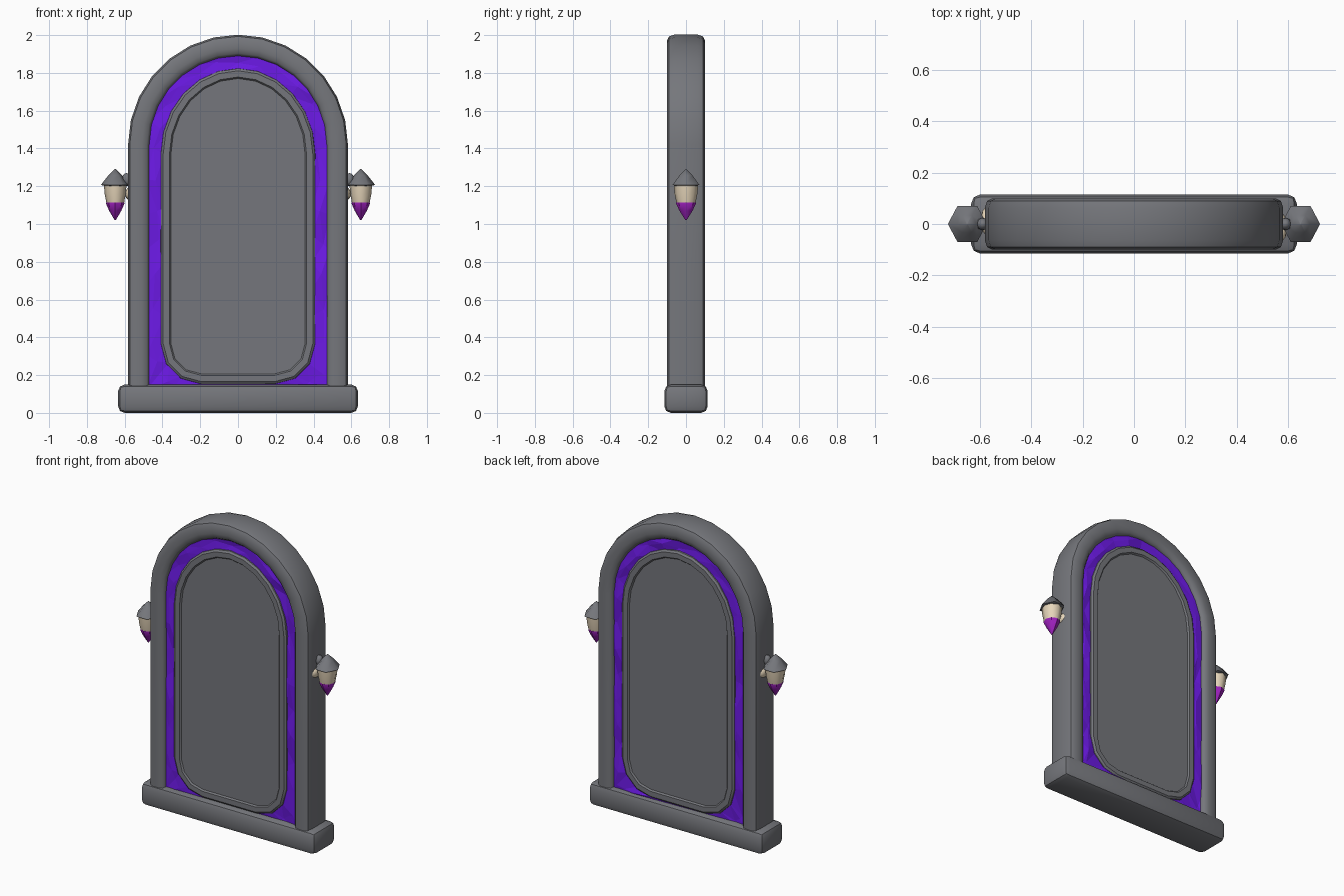
import bpy, bmesh, math, random
from math import sin, cos, pi
from mathutils import Vector

random.seed(7)
if "Cube" in bpy.data.objects:
    bpy.data.objects.remove(bpy.data.objects["Cube"])


def material(name, rgb):
    m = bpy.data.materials.new(name)
    m.use_nodes = True
    m.diffuse_color = (*rgb, 1)
    m.node_tree.nodes["Principled BSDF"].inputs["Base Color"].default_value = (*rgb, 1)
    return m


STONE = material("grey stone", (0.178, 0.183, 0.2))
CRYSTAL = material("violet crystal", (0.175, 0.012, 0.92))
TIP = material("magenta purple", (0.36, 0.016, 0.54))
CREAM = material("cream", (0.84, 0.71, 0.52))


def finish(name, bm, mat, smooth=None):
    bmesh.ops.recalc_face_normals(bm, faces=bm.faces)
    me = bpy.data.meshes.new(name)
    bm.to_mesh(me)
    bm.free()
    me.materials.append(mat)
    ob = bpy.data.objects.new(name, me)
    bpy.context.collection.objects.link(ob)
    if smooth:
        bpy.ops.object.select_all(action='DESELECT')
        ob.select_set(True)
        bpy.context.view_layer.objects.active = ob
        bpy.ops.object.shade_smooth_by_angle(angle=math.radians(smooth))
    return ob


def skin(loops, wrap=False, caps=False, triangles=False):
    """Bridge closed loops that all have the same number of points."""
    bm = bmesh.new()
    rings = [[bm.verts.new(p) for p in loop] for loop in loops]
    pairs = list(zip(rings, rings[1:])) + ([(rings[-1], rings[0])] if wrap else [])
    for a, b in pairs:
        n = len(a)
        for i in range(n):
            j = (i + 1) % n
            bm.faces.new((a[i], a[j], b[j], b[i]))
    if caps:
        bm.faces.new(rings[0])
        bm.faces.new(rings[-1])
    if triangles:
        bmesh.ops.triangulate(bm, faces=bm.faces)
    return bm


def outline(half, bottom, top, corner, y, inset=0.0, spring=1.37):
    """Round-topped door outline with rounded lower corners."""
    h, b, c = half - inset, bottom + inset, max(corner - inset, 0.004)
    rise = top - inset - spring
    right = [(h - c + c * sin(t * pi / 6), b + c - c * cos(t * pi / 6)) for t in range(4)]
    right += [(h, b + c + (spring - b - c) * t / 7) for t in range(1, 7)]
    right += [(h * cos(t * pi / 12), spring + rise * sin(t * pi / 12)) for t in range(7)]
    left = [(-x, z) for x, z in reversed(right[:-1])]
    return [(x, y, z) for x, z in right + left]


def door(y, inset):
    return outline(0.41, 0.152, 1.825, 0.215, y, inset)


# Arched stone frame: rounded section swept around the arch
section = [(-.055, -.078), (-.042, -.095), (-.015, -.1), (.028, -.1), (.048, -.09), (.057, -.062)]
section += [(s, -y) for s, y in reversed(section)]
path = [(0.525, 0.08, 0), (0.525, 0.75, 0)]
path += [(0.525 * cos(a), 1.42 + 0.525 * sin(a), a) for a in [i * pi / 14 for i in range(15)]]
path += [(-0.525, 0.75, pi), (-0.525, 0.08, pi)]
loops = [[(x + s * cos(a), y, z + s * sin(a)) for s, y in section] for x, z, a in path]
finish("arch_frame", skin(loops, caps=True), STONE, 45)

# Plinth
bm = bmesh.new()
bmesh.ops.create_cube(bm, size=1)
for v in bm.verts:
    v.co = Vector((v.co.x * 1.27, v.co.y * 0.23, v.co.z * 0.15 + 0.075))
bmesh.ops.bevel(bm, geom=bm.edges[:], offset=0.035, segments=2, profile=0.5, affect='EDGES')
finish("base_plinth", bm, STONE, 40)

# Faceted crystal border, front and back
for side, name in ((-1, "front_crystal"), (1, "back_crystal")):
    outer = outline(0.485, 0.12, 1.905, 0.0, side * 0.074, spring=1.42)
    inner = door(side * 0.074, 0.02)
    middle = []
    for p, q in zip(outer, inner):
        m = Vector(p).lerp(Vector(q), random.uniform(0.3, 0.7))
        m.y += side * random.uniform(-0.012, 0.014)
        middle.append(m)
    finish(name, skin([outer, middle, inner], triangles=True), CRYSTAL)

# Door rim and door slab
rim = [(0, -.06), (.002, -.08), (.014, -.09), (.047, -.09), (.058, -.076),
       (.058, .076), (.047, .09), (.014, .09), (.002, .08), (0, .06)]
finish("door_rim", skin([door(y, d) for d, y in rim], wrap=True), STONE, 35)
finish("door_panel", skin([door(y, 0.05) for y in (-.08, .08)], caps=True), STONE)


# Side lanterns
def turned(name, profile, cx, mat, sides, smooth=None):
    loops = [[(cx + r * cos(i * 2 * pi / sides), 1.08 * r * sin(i * 2 * pi / sides), z)
              for i in range(sides)] for r, z in profile]
    return finish(name, skin(loops, caps=True), mat, smooth)


def ball(name, centre, scale, mat):
    bm = bmesh.new()
    bmesh.ops.create_uvsphere(bm, u_segments=8, v_segments=6, radius=1)
    for v in bm.verts:
        v.co = Vector(c + s * k for c, s, k in zip(centre, scale, v.co))
    return finish(name, bm, mat, 60)


for side, word in ((1, "left"), (-1, "right")):
    cx = side * 0.65
    turned(word + "_lantern_cap", [(.05, 1.2), (.076, 1.207), (.036, 1.258), (.003, 1.29)], cx, STONE, 6, 50)
    turned(word + "_lantern_body", [(.046, 1.108), (.056, 1.16), (.06, 1.21)], cx, CREAM, 8, 60)
    turned(word + "_lantern_tip", [(.003, 1.02), (.032, 1.07), (.048, 1.106), (.048, 1.114)], cx, TIP, 8, 40)
    ball(word + "_lantern_mount", (side * 0.579, -side * 0.012, 1.16), (0.018, 0.054, 0.032), CREAM)
    ball(word + "_lantern_bracket", (side * 0.59, 0, 1.235), (0.025, 0.025, 0.035), STONE)
